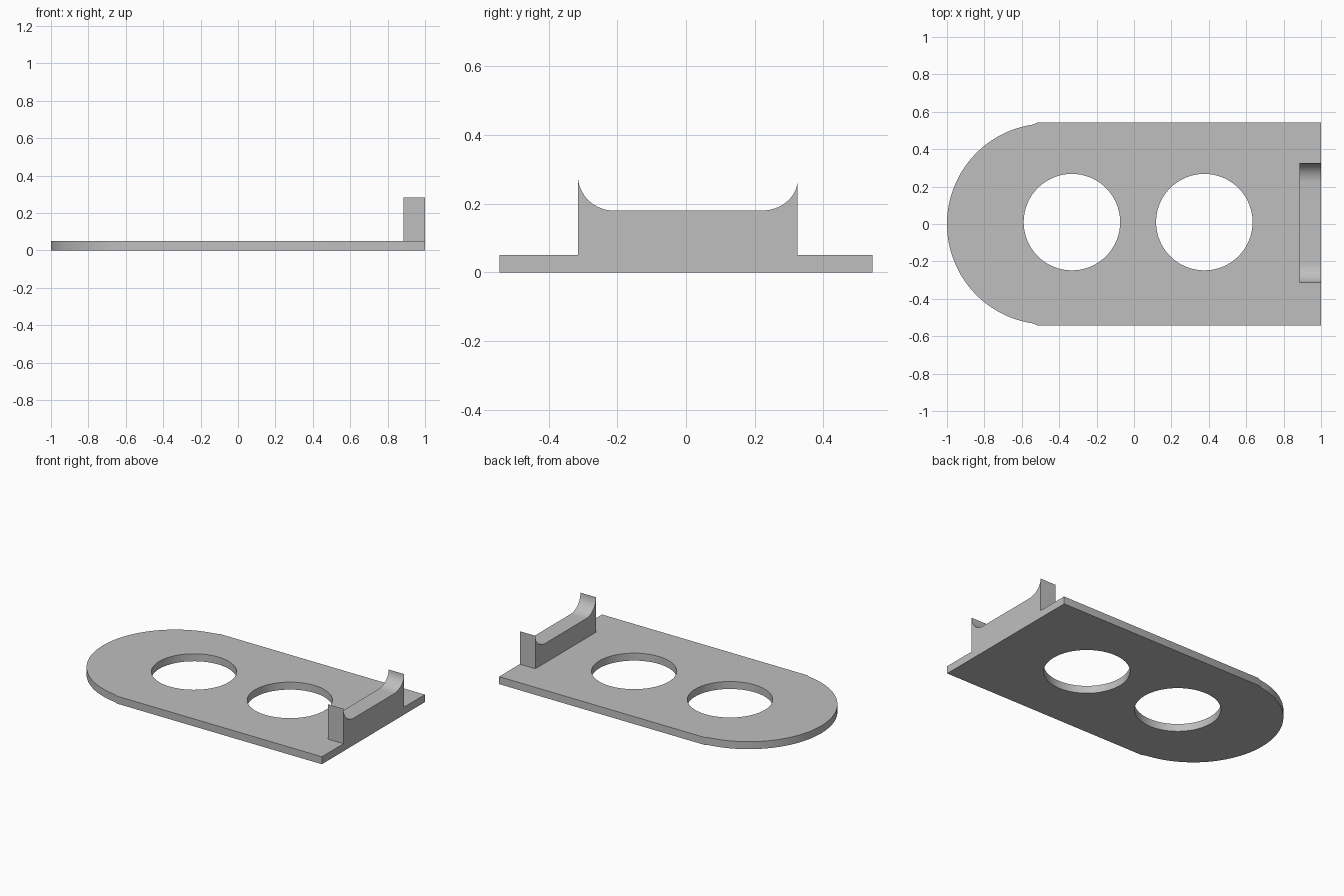
import bpy
import bmesh
from math import sin, cos, radians
from mathutils import Matrix

if "Cube" in bpy.data.objects:
    bpy.data.objects.remove(bpy.data.objects["Cube"], do_unlink=True)

grey = bpy.data.materials.new("plain grey")
grey.use_nodes = True
colour = (0.52, 0.52, 0.52, 1)
grey.diffuse_color = colour
grey.node_tree.nodes["Principled BSDF"].inputs["Base Color"].default_value = colour


def arc(cx, cy, rx, ry, start, end, steps):
    """Points along an elliptical arc, angles in degrees."""
    angles = [radians(start + (end - start) * i / steps) for i in range(steps + 1)]
    return [(cx + rx * cos(a), cy + ry * sin(a)) for a in angles]


def slab(name, loops, thickness, matrix):
    """Extrude a flat outline; any further loops become holes."""
    curve = bpy.data.curves.new(name, "CURVE")
    curve.dimensions = "2D"
    curve.fill_mode = "BOTH"
    curve.extrude = thickness / 2
    for loop in loops:
        spline = curve.splines.new("POLY")
        spline.points.add(len(loop) - 1)
        for point, (x, y) in zip(spline.points, loop):
            point.co = (x, y, 0, 1)
        spline.use_cyclic_u = True
    obj = bpy.data.objects.new(name, curve)
    bpy.context.collection.objects.link(obj)
    bpy.ops.object.select_all(action="DESELECT")
    obj.select_set(True)
    bpy.context.view_layer.objects.active = obj
    bpy.ops.object.convert(target="MESH")
    obj = bpy.context.view_layer.objects.active

    # Weld the caps to the walls
    bm = bmesh.new()
    bm.from_mesh(obj.data)
    bmesh.ops.remove_doubles(bm, verts=bm.verts, dist=0.0001)
    bmesh.ops.recalc_face_normals(bm, faces=bm.faces)
    bm.to_mesh(obj.data)
    bm.free()
    obj.data.transform(matrix)
    obj.data.materials.clear()
    obj.data.materials.append(grey)
    bpy.ops.object.shade_smooth_by_angle(angle=radians(30))
    return obj


# Base plate: straight body, rounded end, two round holes
plate_height = 0.05
half_width = 0.543
outline = [(1, -half_width), (1, half_width), (-0.515, half_width)]
outline += arc(-0.463, 0, 0.537, 0.537, 98, 262, 64)
outline += [(-0.515, -half_width)]
holes = [arc(x, 0.01, 0.258, 0.258, 0, 360, 64)[:-1] for x in (-0.332, 0.376)]
slab("base_plate", [outline] + holes, plate_height,
     Matrix.Translation((0, 0, plate_height / 2)))

# Upright cradle: flat saddle with a curved horn at each end
saddle = 0.18
profile = [(-0.315, plate_height), (0.325, plate_height)]
profile += arc(0.22, saddle + 0.09, 0.105, 0.09, 0, -90, 16)
profile += arc(-0.21, saddle + 0.103, 0.105, 0.103, 270, 180, 16)
depth = 0.115
upright = Matrix.Rotation(radians(90), 4, "Z") @ Matrix.Rotation(radians(90), 4, "X")
slab("end_cradle", [profile], depth,
     Matrix.Translation((1 - depth / 2, 0, 0)) @ upright)
